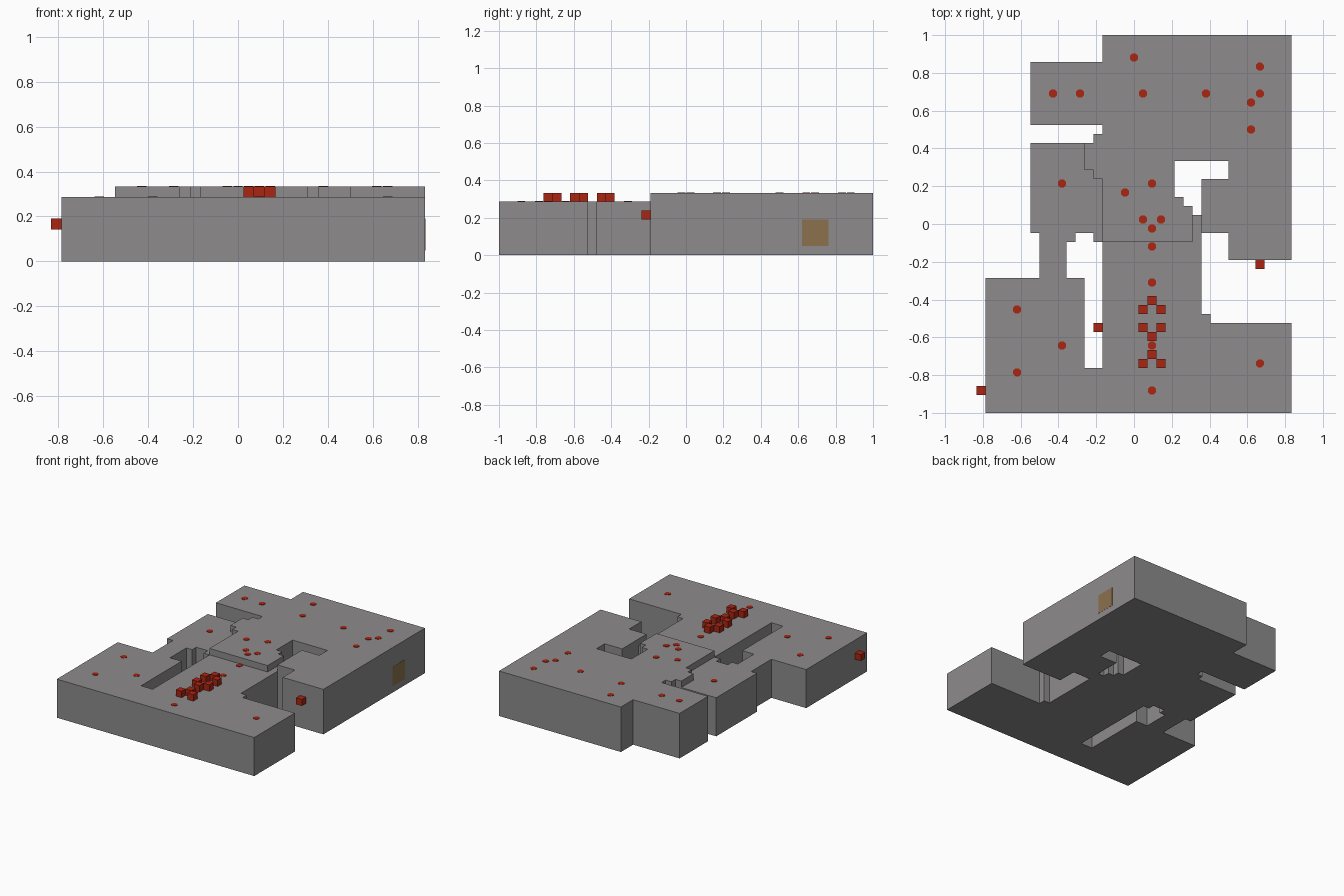
import bpy
import bmesh
import math
from mathutils import Matrix, Vector

cube = bpy.data.objects.get("Cube")
if cube:
    bpy.data.objects.remove(cube, do_unlink=True)

UNIT = 1 / 21            # one grid cell
LOW, HIGH = 6, 7         # floor heights in cells
PLATE = 0.06             # marker thickness in cells


def material(name, color):
    mat = bpy.data.materials.new(name)
    mat.use_nodes = True
    mat.diffuse_color = (*color, 1)
    mat.node_tree.nodes["Principled BSDF"].inputs["Base Color"].default_value = (*color, 1)
    return mat


stone = material("grey stone", (0.27, 0.26, 0.26))
red = material("red", (0.40, 0.018, 0.006))
brown = material("brown", (0.26, 0.165, 0.075))


def finish(name, bm, mat):
    bmesh.ops.recalc_face_normals(bm, faces=bm.faces)
    bmesh.ops.scale(bm, vec=(UNIT, UNIT, UNIT), verts=bm.verts)
    mesh = bpy.data.meshes.new(name)
    bm.to_mesh(mesh)
    bm.free()
    mesh.materials.append(mat)
    obj = bpy.data.objects.new(name, mesh)
    bpy.context.collection.objects.link(obj)
    return obj


def slab(name, x, y, turns, height):
    """Extrude a right-angled plan; turns alternate new x and new y values."""
    bm = bmesh.new()
    verts = [bm.verts.new((x, y, 0))]
    for i, value in enumerate(turns):
        x, y = (value, y) if i % 2 == 0 else (x, value)
        verts.append(bm.verts.new((x, y, 0)))
    base = bm.faces.new(verts)
    top = bmesh.ops.extrude_face_region(bm, geom=[base], use_keep_orig=True)
    moved = [v for v in top["geom"] if isinstance(v, bmesh.types.BMVert)]
    bmesh.ops.translate(bm, vec=(0, 0, height), verts=moved)
    return finish(name, bm, stone)


def box(name, center, size, mat):
    bm = bmesh.new()
    bmesh.ops.create_cube(bm, size=1)
    bmesh.ops.scale(bm, vec=size, verts=bm.verts)
    bmesh.ops.translate(bm, vec=center, verts=bm.verts)
    return finish(name, bm, mat)


def dots(name, places, level):
    """Thin octagonal floor markers."""
    bm = bmesh.new()
    for x, y in places:
        spot = Matrix.Translation(Vector((x, y, level + PLATE / 2)))
        bmesh.ops.create_cone(bm, cap_ends=True, segments=8, radius1=0.48, radius2=0.48,
                              depth=PLATE, matrix=spot @ Matrix.Rotation(math.pi / 8, 4, "Z"))
    return finish(name, bm, red)


# Raised rear floor, wrapping around the open courtyard
slab("upper_floor", -3.5, 21,
     [17.5, -4, 10.5, -1, 7.5, 5, 10.5, 7, 4.5, 3, 5.5, 2, 6.5, -2, -3.5, 5,
      -4.5, 6, -5.5, 9, -4.5, 10, -3.5, 11, -11.5, 18, -3.5], HIGH)

# Lower front floor with its side corridor and west room
slab("lower_floor", -3.5, -2,
     [6.5, 1, 7.5, -10, 8.5, -11, 17.5, -21, -16.5, -6, -10.5, -1, -11.5, 9,
      -5.5, 6, -4.5, 5, -3.5, -2, -4.5, -1, -6.5, -2, -7.5, -6, -5.5, -16, -3.5], LOW)

# Floor markers
dots("upper_markers",
     [(0, 18.5), (14, 17.5), (14, 14.5), (13, 13.5), (13, 10.5), (-9, 14.5), (-6, 14.5),
      (1, 14.5), (8, 14.5), (2, 4.5), (-1, 3.5), (1, 0.5), (3, 0.5), (2, -0.5)], HIGH)
dots("lower_markers",
     [(-8, 4.5), (-13, -9.5), (-13, -16.5), (-8, -13.5), (14, -15.5),
      (2, -2.5), (2, -6.5), (2, -13.5), (2, -18.5)], LOW)

# Blocks standing on the lower floor: mirrored pairs and a centre row
for y in (-9.5, -11.5, -15.5):
    for side in (-1, 1):
        box("floor_block", (2 + side, y, LOW + 0.5), (1, 1, 1), red)
for y in (-8.5, -12.5, -14.5):
    box("floor_block", (2, y, LOW + 0.5), (1, 1, 1), red)

# Blocks fixed to the outer walls
box("west_wall_block", (-17, -18.5, 3.5), (1, 1, 1), red)
box("east_room_wall_block", (14, -4.5, 4.5), (1, 1, 1), red)
box("slot_wall_block", (-4, -11.5, 3.5), (1, 1, 1), red)

# Wall panel on the east side
box("east_wall_panel", (17.5, 14.5, 2.5), (PLATE, 3, 3), brown)
